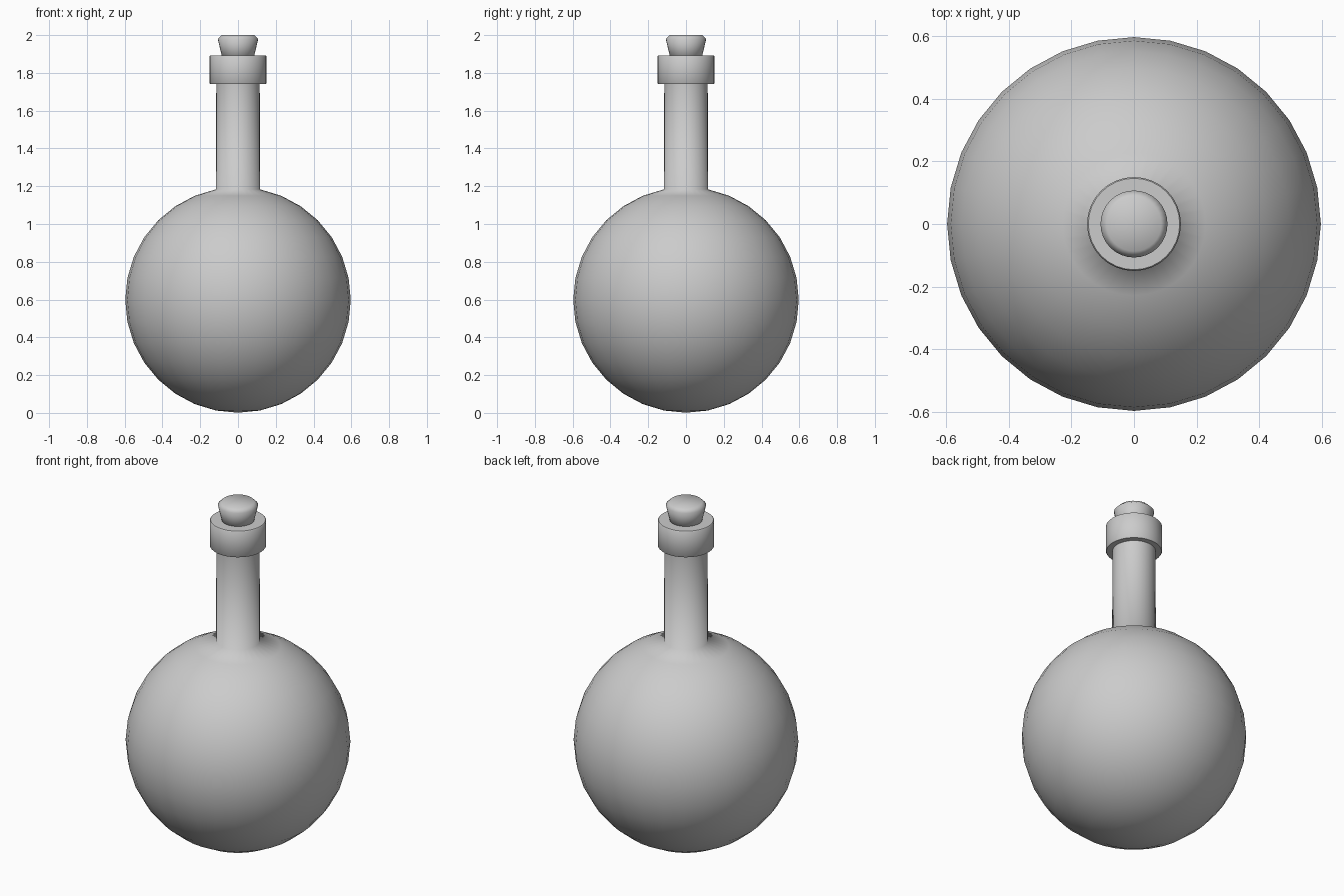
import bpy, bmesh
from math import sin, cos, pi, radians

if "Cube" in bpy.data.objects:
    bpy.data.objects.remove(bpy.data.objects["Cube"])

SEG = 32
R, CZ = 0.597, 0.598


def lathe(name, profile, angle=None):
    """Revolve (radius, z) points about z; radius 0 makes a pole."""
    bm = bmesh.new()
    rings = []
    for r, z in profile:
        if r == 0:
            rings.append([bm.verts.new((0, 0, z))] * SEG)
        else:
            rings.append([bm.verts.new((r * cos(2 * pi * i / SEG), r * sin(2 * pi * i / SEG), z))
                          for i in range(SEG)])
    for a, b in zip(rings, rings[1:]):
        for i in range(SEG):
            j = (i + 1) % SEG
            bm.faces.new(dict.fromkeys((a[i], a[j], b[j], b[i])))
    bmesh.ops.recalc_face_normals(bm, faces=bm.faces)
    me = bpy.data.meshes.new(name)
    bm.to_mesh(me)
    bm.free()
    ob = bpy.data.objects.new(name, me)
    bpy.context.collection.objects.link(ob)
    bpy.ops.object.select_all(action='DESELECT')
    ob.select_set(True)
    bpy.context.view_layer.objects.active = ob
    if angle is None:
        bpy.ops.object.shade_smooth()
    else:
        bpy.ops.object.shade_smooth_by_angle(angle=radians(angle))
    return ob


# round flask body with the neck drawn up from its top ring
ball = [(R * sin(pi * k / 16), CZ - R * cos(pi * k / 16)) for k in range(1, 16)]
lathe("flask_body", [(0, CZ - R)] + ball + [(0.115, 1.75)])

# collar around the mouth
lathe("flask_lip", [(0, 1.74), (0.146, 1.74), (0.15, 1.745), (0.15, 1.888),
                    (0.146, 1.893), (0, 1.893)], 50)

# tapered cork with a bevelled top
lathe("cork", [(0, 1.86), (0.079, 1.86), (0.107, 1.98), (0.087, 2.0), (0, 2.0)], 80)
